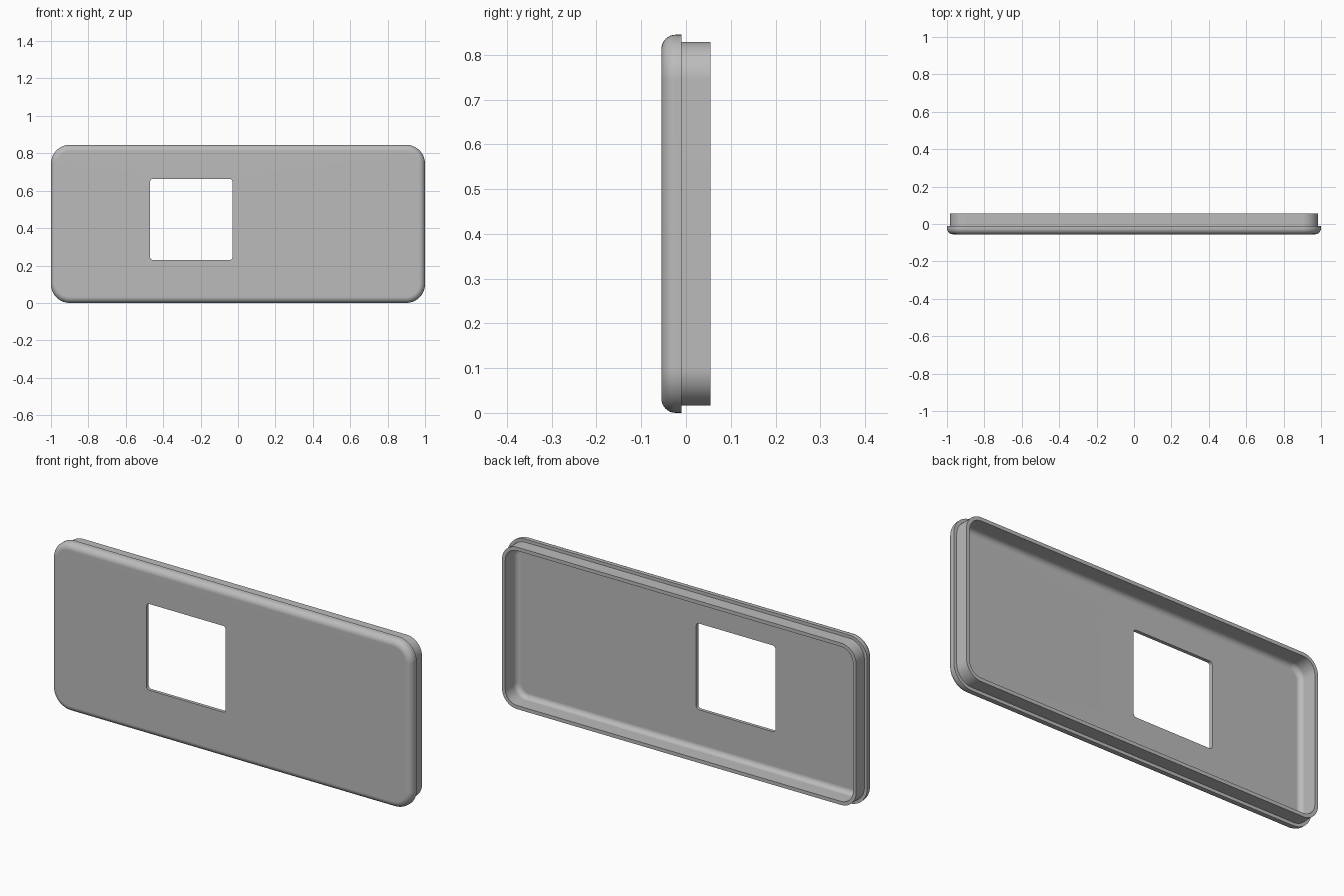
import bpy
import bmesh
from math import cos, sin, pi

if "Cube" in bpy.data.objects:
    bpy.data.objects.remove(bpy.data.objects["Cube"], do_unlink=True)

HEIGHT = 0.845
FRONT, STEP, BACK, FLOOR = -0.055, -0.01, 0.055, -0.038
CORNER, ROUND, FILLET = 0.1, 0.032, 0.025
LEDGE, WALL = 0.016, 0.034      # insets of the rear wall's outer and inner faces
SEGMENTS = 10

grey = bpy.data.materials.new("grey plastic")
grey.use_nodes = True
colour = (0.5, 0.5, 0.5, 1)
grey.diffuse_color = colour
grey.node_tree.nodes["Principled BSDF"].inputs["Base Color"].default_value = colour


def rounded_rect(bm, x0, x1, z0, z1, radius, y):
    """Ring of vertices around a rounded rectangle at depth y."""
    centres = [(x1 - radius, z1 - radius), (x0 + radius, z1 - radius),
               (x0 + radius, z0 + radius), (x1 - radius, z0 + radius)]
    ring = []
    for quarter, (cx, cz) in enumerate(centres):
        for i in range(SEGMENTS + 1):
            a = (quarter + i / SEGMENTS) * pi / 2
            ring.append(bm.verts.new((cx + radius * cos(a), y, cz + radius * sin(a))))
    return ring


def outline(bm, inset, y):
    return rounded_rect(bm, inset - 1, 1 - inset, inset, HEIGHT - inset, CORNER - inset, y)


def window(bm, y):
    return rounded_rect(bm, -0.47, -0.03, 0.23, 0.663, 0.015, y)


# Cross-section of the cover as (inset, depth): rounded front, ledge, rear wall, inner fillet
steps = [i / 8 * pi / 2 for i in range(9)]
section = [(ROUND * (1 - sin(a)), FRONT + ROUND * (1 - cos(a))) for a in steps]
section += [(0, STEP), (LEDGE, STEP), (LEDGE, BACK), (WALL, BACK)]
section += [(WALL + FILLET * (1 - cos(a)), FLOOR + FILLET * (1 - sin(a))) for a in steps]

# Loft from the window's front edge, around the shell, to its back edge and closed
bm = bmesh.new()
rings = [window(bm, FRONT)] + [outline(bm, d, y) for d, y in section] + [window(bm, FLOOR)]
for k, ring in enumerate(rings):
    following = rings[(k + 1) % len(rings)]
    for i in range(len(ring)):
        j = (i + 1) % len(ring)
        bm.faces.new((ring[i], ring[j], following[j], following[i]))
bmesh.ops.recalc_face_normals(bm, faces=bm.faces)

mesh = bpy.data.meshes.new("cover_plate")
bm.to_mesh(mesh)
bm.free()
mesh.materials.append(grey)
cover = bpy.data.objects.new("cover_plate", mesh)
bpy.context.collection.objects.link(cover)

# Smooth roundings with flat large faces
bpy.ops.object.select_all(action="DESELECT")
cover.select_set(True)
bpy.context.view_layer.objects.active = cover
bpy.ops.object.shade_smooth_by_angle(angle=pi / 6)
weighted = cover.modifiers.new("Flat faces", "WEIGHTED_NORMAL")
weighted.keep_sharp = True
